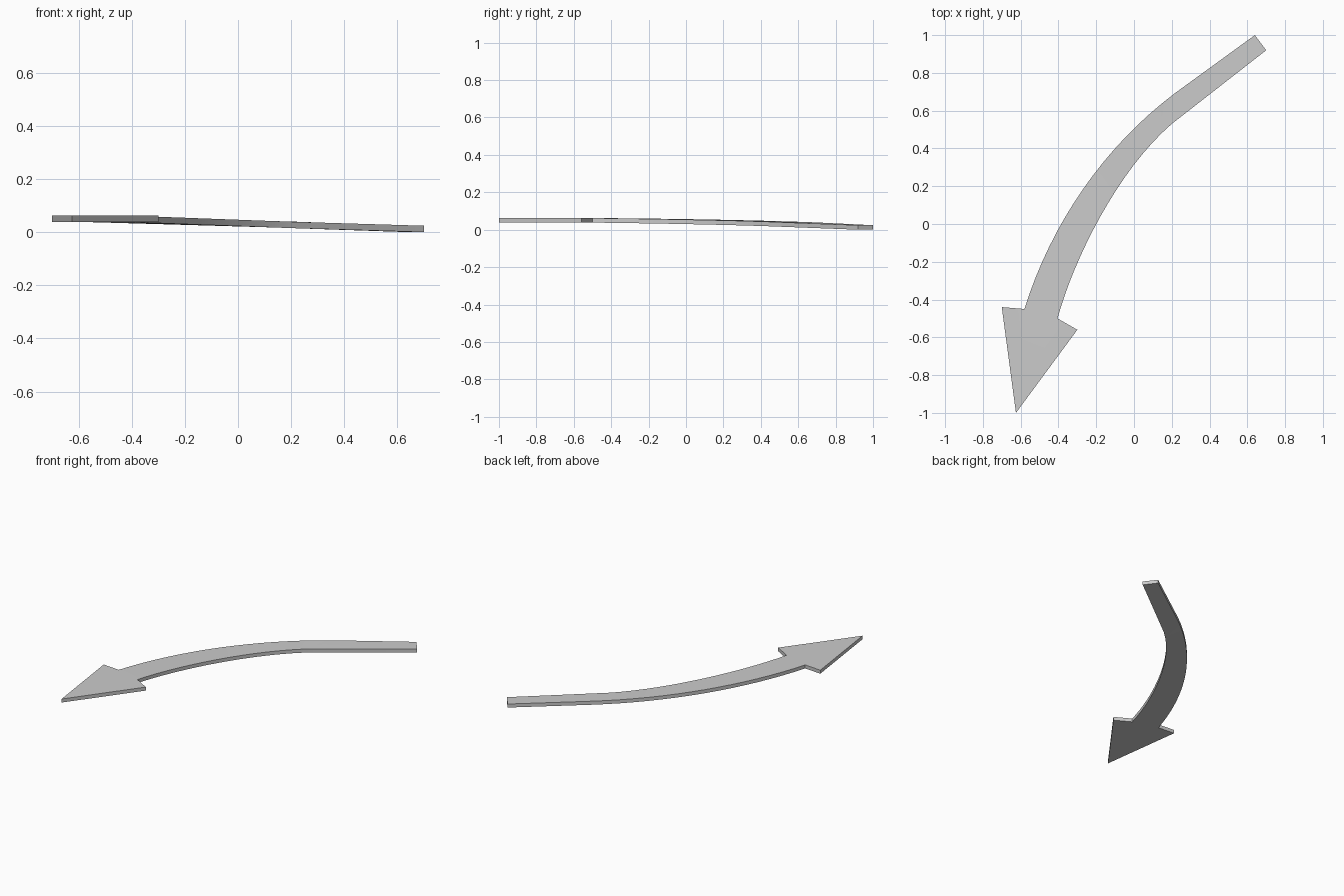
import bpy, bmesh
from mathutils import Vector

if "Cube" in bpy.data.objects:
    bpy.data.objects.remove(bpy.data.objects["Cube"])

THICK = 0.024
RISE = 0.038
SEGS = 16


def edge_points(start, p0, p1, p2, p3):
    """Straight tail followed by a cubic curve to the arrow head."""
    pts = [Vector(start)]
    a, b, c, d = map(Vector, (p0, p1, p2, p3))
    for i in range(SEGS + 1):
        t = i / SEGS
        u = 1 - t
        pts.append(a*u**3 + b*3*u*u*t + c*3*u*t*t + d*t**3)
    return pts


# Two long edges of the tapered, curved shaft
outer = edge_points((0.64, 1.0), (0.22, 0.695), (-0.16, 0.41), (-0.44, 0.0), (-0.58, -0.45))
inner = edge_points((0.70, 0.92), (0.20, 0.53), (-0.09, 0.28), (-0.32, -0.19), (-0.405, -0.50))

bm = bmesh.new()
rows = []
for o, i in zip(outer, inner):
    # The shaft climbs gently from tail to head
    z = RISE * (0.67 - (o.x + i.x) / 2) / (0.67 + 0.4925)
    rows.append((bm.verts.new((o.x, o.y, z)), bm.verts.new((i.x, i.y, z))))
for (o0, i0), (o1, i1) in zip(rows, rows[1:]):
    bm.faces.new((o0, o1, i1, i0))

# Flat, swept-back head
barb_l, tip, barb_r = [bm.verts.new((x, y, RISE)) for x, y in
                       ((-0.70, -0.44), (-0.625, -1.0), (-0.30, -0.56))]
o, i = rows[-1]
bm.faces.new((o, barb_l, tip))
bm.faces.new((o, tip, i))
bm.faces.new((i, tip, barb_r))

# Give the sheet its thickness
bmesh.ops.recalc_face_normals(bm, faces=bm.faces)
bottom = bm.faces[:]
ext = bmesh.ops.extrude_face_region(bm, geom=bottom, use_keep_orig=True)
bmesh.ops.translate(bm, vec=(0, 0, THICK),
                    verts=[g for g in ext["geom"] if isinstance(g, bmesh.types.BMVert)])
bmesh.ops.recalc_face_normals(bm, faces=bm.faces)

mesh = bpy.data.meshes.new("curved_arrow")
bm.to_mesh(mesh)
bm.free()
arrow = bpy.data.objects.new("curved_arrow", mesh)
bpy.context.collection.objects.link(arrow)
bpy.context.view_layer.objects.active = arrow
arrow.select_set(True)
bpy.ops.object.shade_smooth_by_angle()
